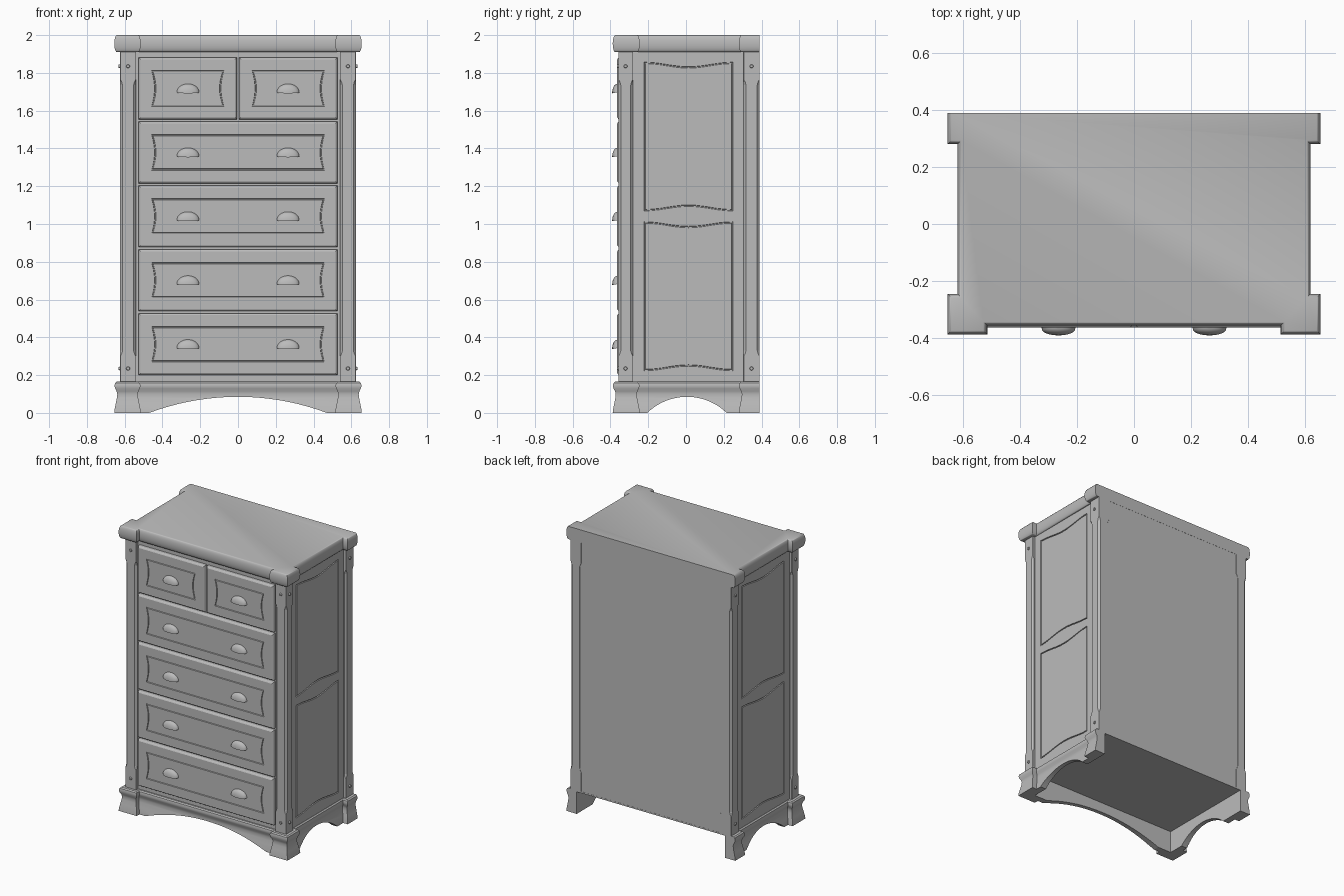
import bpy, bmesh, math
from mathutils import Matrix, Vector

if "Cube" in bpy.data.objects:
    bpy.data.objects.remove(bpy.data.objects["Cube"])

grey = bpy.data.materials.new("plain grey")
grey.use_nodes = True
COLOUR = (0.5, 0.5, 0.5, 1)
grey.diffuse_color = COLOUR
grey.node_tree.nodes["Principled BSDF"].inputs["Base Color"].default_value = COLOUR


def finish(name, bm, angle=None):
    bmesh.ops.recalc_face_normals(bm, faces=bm.faces)
    mesh = bpy.data.meshes.new(name)
    bm.to_mesh(mesh)
    bm.free()
    mesh.materials.append(grey)
    ob = bpy.data.objects.new(name, mesh)
    bpy.context.collection.objects.link(ob)
    if angle:
        smooth(ob, angle)
    return ob


def smooth(ob, angle):
    bpy.ops.object.select_all(action="DESELECT")
    ob.select_set(True)
    bpy.context.view_layer.objects.active = ob
    bpy.ops.object.shade_smooth_by_angle(angle=math.radians(angle))


def loft(name, rings, angle=None, matrix=Matrix()):
    """Closed skin through rings that have equal point counts."""
    bm = bmesh.new()
    loops = [[bm.verts.new(matrix @ Vector(p)) for p in ring] for ring in rings]
    for a, b in zip(loops, loops[1:]):
        for i in range(len(a)):
            j = (i + 1) % len(a)
            bm.faces.new((a[i], a[j], b[j], b[i]))
    bm.faces.new(loops[0])
    bm.faces.new(loops[-1])
    return finish(name, bm, angle)


def box(name, x0, x1, y0, y1, z0, z1):
    return loft(name, [[(x0, y0, z), (x1, y0, z), (x1, y1, z), (x0, y1, z)] for z in (z0, z1)])


def cut(ob, cutter):
    mod = ob.modifiers.new("cut", "BOOLEAN")
    mod.operation, mod.solver, mod.object = "DIFFERENCE", "EXACT", cutter
    bpy.context.view_layer.objects.active = ob
    bpy.ops.object.modifier_apply(modifier=mod.name)
    bpy.data.objects.remove(cutter)


# Stepped plan shared by the top and the plinth, shrunk by an offset
def plan(o, z):
    half = [(0.655 - o, 0.39), (0.655 - o, 0.28 + o), (0.62 - o, 0.28 + o),
            (0.62 - o, -0.245 - o), (0.655 - o, -0.245 - o), (0.655 - o, -0.388 + o),
            (0.515 + o, -0.388 + o), (0.515 + o, -0.357 + o)]
    return [(x, y, z) for x, y in half] + [(-x, y, z) for x, y in reversed(half)]


# Bullnose top
bull = [(0.014 * (1 - math.cos(a)), 1.955 + 0.045 * math.sin(a))
        for a in [math.radians(-90 + 15 * i) for i in range(13)]]
loft("top_moulding", [plan(o, z) for o, z in bull], 40)

# Ogee plinth, hollow underneath and arched on the front and sides
ogee = [(0, 0), (0.002, 0.02), (0.008, 0.05), (0.014, 0.08), (0.016, 0.1), (0.012, 0.115),
        (0.004, 0.13), (0.001, 0.145), (0.004, 0.158), (0.012, 0.165)]
plinth = loft("plinth", [plan(o, z) for o, z in ogee])
cut(plinth, box("cavity_cutter", -0.575, 0.575, -0.315, 0.5, -0.1, 0.155))


def arch(half, rise, depth, along_x, centre):
    pts = [(-half, -0.1), (half, -0.1)]
    radius = (half ** 2 + rise ** 2) / (2 * rise)
    for i in range(25):
        u = half - 2 * half * i / 24
        pts.append((u, math.sqrt(radius ** 2 - u ** 2) - radius + rise))
    lo, hi = depth
    if along_x:
        return loft("arch_cutter", [[(d, u + centre, z) for u, z in pts] for d in (lo, hi)])
    return loft("arch_cutter", [[(u + centre, d, z) for u, z in pts] for d in (lo, hi)])


cut(plinth, arch(0.47, 0.085, (-0.6, 0), False, 0))
cut(plinth, arch(0.21, 0.085, (-1, 1), True, 0.005))
smooth(plinth, 35)

# Carcass
box("carcass", -0.595, 0.595, -0.335, 0.389, 0.155, 1.915)


# Corner posts with stopped chamfers
def post(name, x0, x1, y0, y1):
    rings = []
    for z, c in ((0.16, 0.001), (0.3, 0.001), (0.312, 0.008), (0.33, 0.013),
                 (1.735, 0.013), (1.753, 0.008), (1.765, 0.001), (1.915, 0.001)):
        rings.append([(x0 + c, y0, z), (x1 - c, y0, z), (x1, y0 + c, z), (x1, y1 - c, z),
                      (x1 - c, y1, z), (x0 + c, y1, z), (x0, y1 - c, z), (x0, y0 + c, z)])
    loft(name, rings)


def peg(name, loc, axis):
    bm = bmesh.new()
    turn = Vector((0, 0, 1)).rotation_difference(Vector(axis)).to_matrix().to_4x4()
    bmesh.ops.create_cone(bm, cap_ends=True, segments=12, radius1=0.011, radius2=0.008,
                          depth=0.012, matrix=Matrix.Translation(loc) @ turn)
    finish(name, bm, 40)


for s, side in ((1, "left"), (-1, "right")):
    xs = sorted((s * 0.54, s * 0.624))
    post(side + "_front_post", *xs, -0.358, -0.28)
    post(side + "_back_post", *xs, 0.305, 0.39)
    for z in (0.235, 1.835):
        peg(side + "_front_peg", (s * 0.582, -0.36, z), (0, -1, 0))
        for y in (-0.32, 0.347):
            peg(side + "_side_peg", (s * 0.626, y, z), (s, 0, 0))


# Rectangle outline in u, v; bows pull the middle of the sides inward
def outline(rect, inset, depth, bow_u=0, bow_v=0, n=12):
    u0, u1, v0, v1 = rect
    u0, u1, v0, v1 = u0 + inset, u1 - inset, v0 + inset, v1 - inset
    pts = []
    for i in range(n):
        t = i / n
        pts.append((u0 + (u1 - u0) * t, v0 + bow_v * (1 - math.cos(2 * math.pi * t)) / 2, depth))
    for i in range(n):
        t = i / n
        pts.append((u1 - bow_u * math.sin(math.pi * t), v0 + (v1 - v0) * t, depth))
    centre = Vector((u0 + u1, v0 + v1, 0))
    return pts + [(centre.x - u, centre.y - v, d) for u, v, d in pts]


def grooved_plate(name, plate, panel, thick, bevel, bows, matrix):
    g = 0.004
    rings = [outline(plate, 0, 0), outline(plate, 0, thick - bevel),
             outline(plate, bevel * 0.4, thick - bevel * 0.4), outline(plate, bevel, thick),
             outline(panel, -g, thick, *bows), outline(panel, -g / 2, thick - 0.006, *bows),
             outline(panel, g / 2, thick - 0.006, *bows), outline(panel, g, thick, *bows)]
    return loft(name, rings, None, matrix)


# Side panels
for s, side in ((1, "left"), (-1, "right")):
    m = Matrix(((0, 0, s, s * 0.59), (1, 0, 0, 0), (0, 1, 0, 0), (0, 0, 0, 1)))
    for name, lo, hi, p0, p1 in (("lower", 0.16, 1.04, 0.227, 1.008),
                                 ("upper", 1.04, 1.915, 1.073, 1.853)):
        grooved_plate(side + "_" + name + "_panel", (-0.3, 0.32, lo, hi),
                      (-0.218, 0.245, p0, p1), 0.016, 0.0, (0, 0.024), m)


# Half-dome cup pulls
def pull(name, x, z):
    bm = bmesh.new()
    bmesh.ops.create_uvsphere(bm, u_segments=24, v_segments=16, radius=1)
    for normal in ((0, 1, 0), (0, 0, -1)):
        geom = bm.verts[:] + bm.edges[:] + bm.faces[:]
        done = bmesh.ops.bisect_plane(bm, geom=geom, dist=1e-5, plane_co=(0, 0, 0),
                                      plane_no=normal, clear_outer=True)
    bmesh.ops.holes_fill(bm, edges=[e for e in bm.edges if e.is_boundary])
    for v in bm.verts:
        # flatten the front of the dome and tip the open lip forward
        depth = -abs(v.co.y) ** 0.7 * 0.031
        v.co = (x + v.co.x * 0.06, -0.36 + depth, z + v.co.z * 0.045 + depth * 0.2 + 0.006)
    finish(name, bm, 40)


# Drawers: four wide ones and a split pair on top
front = Matrix(((1, 0, 0, 0), (0, 0, -1, -0.33), (0, 1, 0, 0), (0, 0, 0, 1)))
for row in range(5):
    z = 0.2 + row * 0.3385
    top = z + 0.327
    spans = [(-0.526, 0.526)] if row < 4 else [(-0.526, -0.006), (0.006, 0.526)]
    for a, b in spans:
        grooved_plate("drawer_front", (a, b, z, top),
                      (a + 0.073, b - 0.073, z + 0.073, top - 0.073),
                      0.034, 0.01, (0.015, 0), front)
    for x in (-0.265, 0.265):
        pull("cup_pull", x, z + 0.138)
